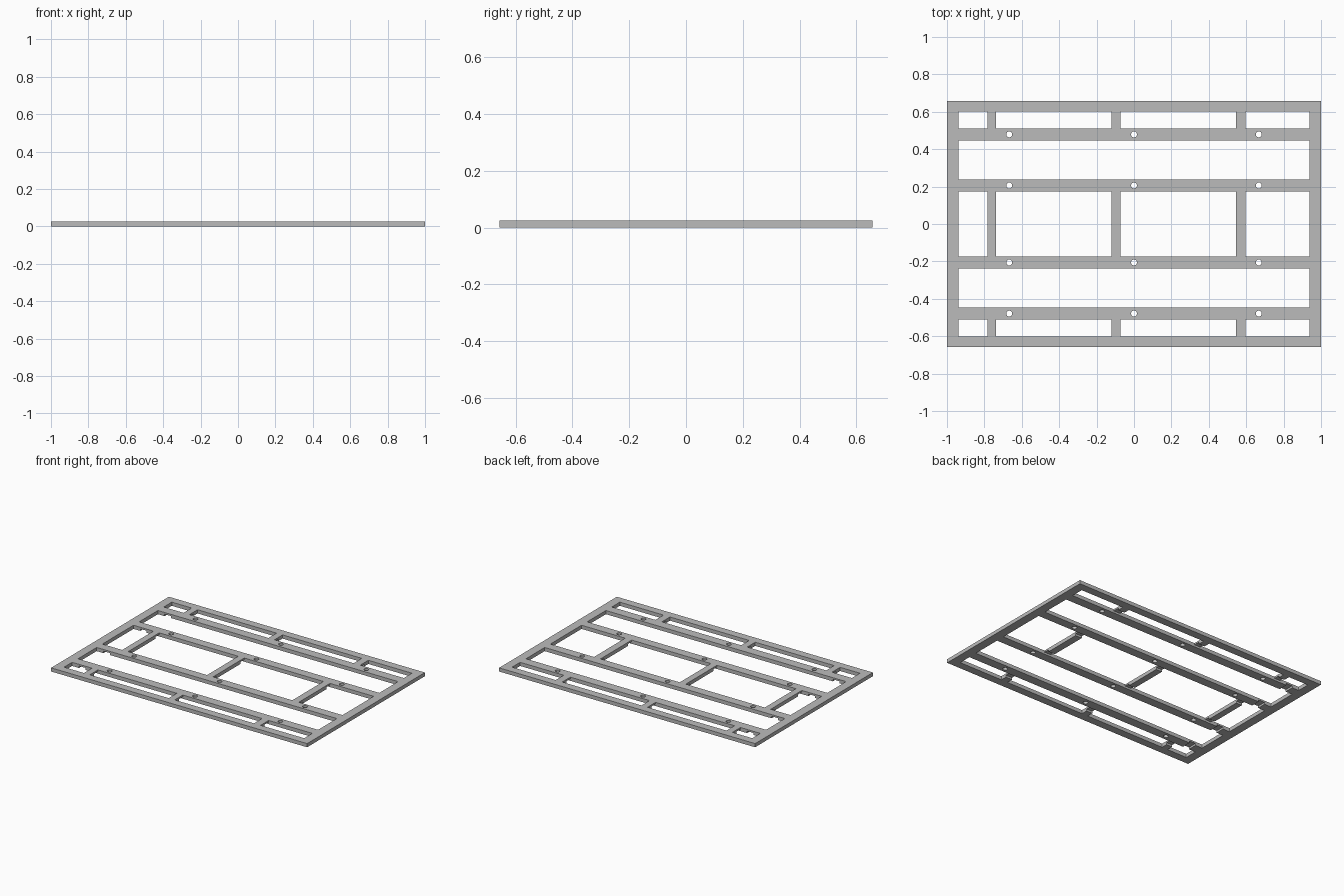
import bpy

cube = bpy.data.objects.get("Cube")
if cube:
    bpy.data.objects.remove(cube, do_unlink=True)

T = 0.026           # frame thickness
HALF_Y = 0.657
NOTCH = 0.014       # depth of the wiring notches underneath
EDGE = 0.938        # inner edge of the end members

grey = bpy.data.materials.new("light_grey")
grey.use_nodes = True
grey.diffuse_color = (0.5, 0.5, 0.5, 1)
grey.node_tree.nodes["Principled BSDF"].inputs["Base Color"].default_value = (0.5, 0.5, 0.5, 1)


def box(name, x0, x1, y0, y1, z0, z1):
    center = ((x0 + x1) / 2, (y0 + y1) / 2, (z0 + z1) / 2)
    bpy.ops.mesh.primitive_cube_add(size=1, location=center)
    ob = bpy.context.object
    ob.name = name
    ob.scale = (x1 - x0, y1 - y0, z1 - z0)
    bpy.ops.object.transform_apply(location=True, rotation=False, scale=True)
    return ob


def cut(target, cutters):
    # Join the cutters into one helper, subtract it and remove it
    bpy.ops.object.select_all(action='DESELECT')
    for c in cutters:
        c.select_set(True)
    bpy.context.view_layer.objects.active = cutters[0]
    bpy.ops.object.join()
    helper = bpy.context.object
    helper.hide_render = True
    mod = target.modifiers.new("cut", 'BOOLEAN')
    mod.operation = 'DIFFERENCE'
    mod.solver = 'EXACT'
    mod.object = helper
    bpy.ops.object.select_all(action='DESELECT')
    target.select_set(True)
    bpy.context.view_layer.objects.active = target
    bpy.ops.object.modifier_apply(modifier=mod.name)
    bpy.data.objects.remove(helper, do_unlink=True)


frame = box("panel_frame", -1, 1, -HALF_Y, HALF_Y, 0, T)

# Openings between the rails and the cross bars
bars = [(-0.783, -0.737), (-0.12, -0.073), (0.546, 0.597)]
starts = [-EDGE] + [b[1] for b in bars]
ends = [b[0] for b in bars] + [EDGE]
openings = []
for x0, x1 in zip(starts, ends):
    for y0, y1 in [(-0.601, -0.511), (-0.174, 0.174), (0.511, 0.601)]:
        openings.append(box("opening", x0, x1, y0, y1, -0.1, 0.1))
for y0, y1 in [(-0.446, -0.237), (0.237, 0.446)]:
    openings.append(box("opening", -EDGE, EDGE, y0, y1, -0.1, 0.1))

# Round screw holes along the four rails
for x in (-0.667, 0, 0.667):
    for y in (-0.479, -0.206, 0.206, 0.479):
        bpy.ops.mesh.primitive_cylinder_add(vertices=24, radius=0.016, depth=0.2, location=(x, y, 0))
        bpy.ops.object.transform_apply(location=True)
        openings.append(bpy.context.object)
cut(frame, openings)

# Wiring notches under the cross bars, next to the rails, and under the rails
notches = []
for side in (-1, 1):
    for x0, x1 in bars:
        for a, b in [(0.134, 0.174), (0.511, 0.556)]:
            y0, y1 = sorted((side * a, side * b))
            notches.append(box("notch", x0 - 0.01, x1 + 0.01, y0, y1, -0.05, NOTCH))
    for a, b in [(0.164, 0.247), (0.436, 0.521)]:
        y0, y1 = sorted((side * a, side * b))
        notches.append(box("notch", -0.885, -0.835, y0, y1, -0.05, NOTCH))
cut(frame, notches)

frame.data.materials.clear()
frame.data.materials.append(grey)
for p in frame.data.polygons:
    p.material_index = 0
bpy.ops.object.shade_smooth_by_angle(angle=0.6)
